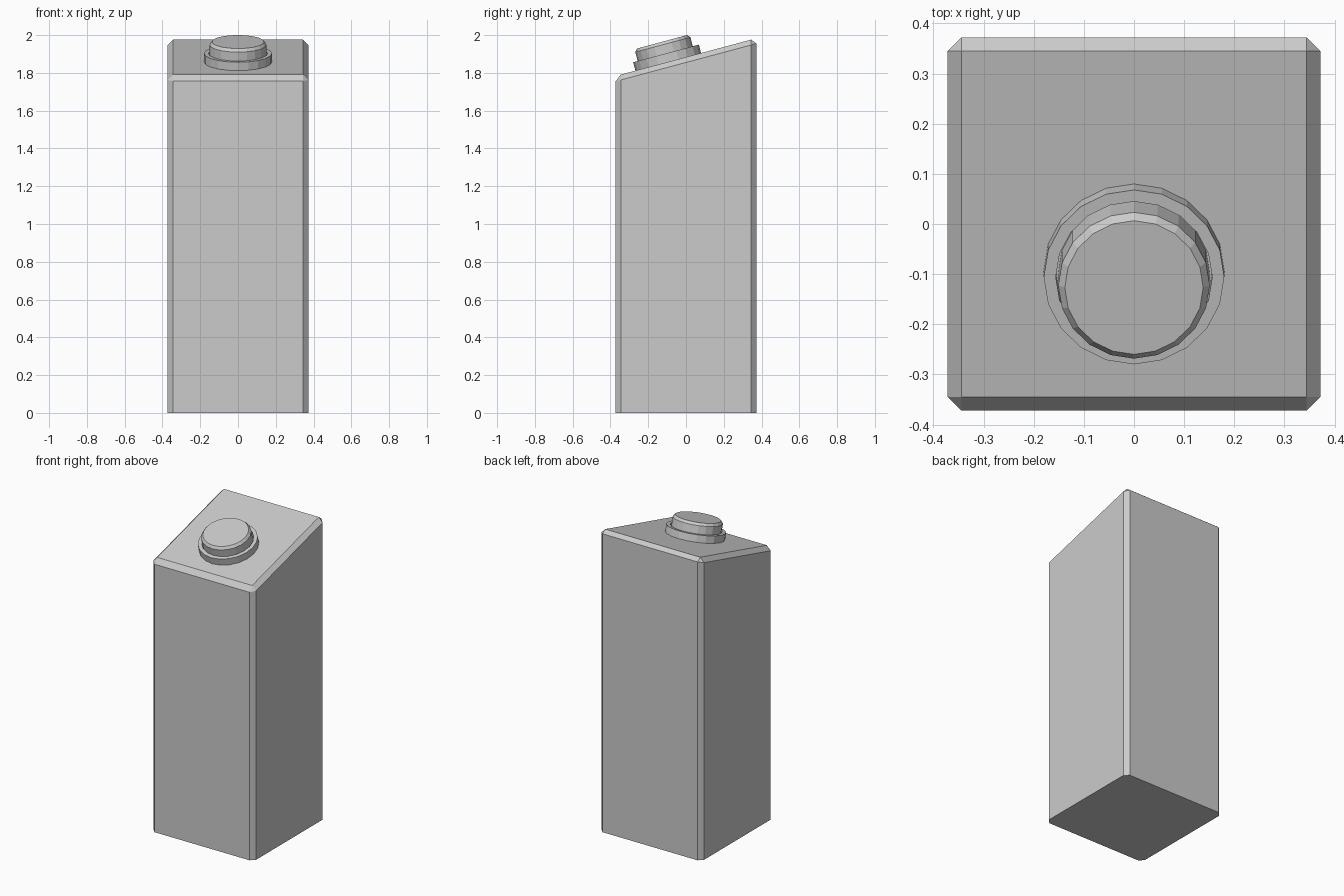
import bpy, bmesh, math
from mathutils import Matrix

if "Cube" in bpy.data.objects:
    bpy.data.objects.remove(bpy.data.objects["Cube"])

HALF, SLOPE, FRONT_Z = 0.372, math.radians(15), 1.784


def top_z(y):
    return FRONT_Z + (y + HALF) * math.tan(SLOPE)


def finish(name, bm):
    bmesh.ops.recalc_face_normals(bm, faces=bm.faces)
    mesh = bpy.data.meshes.new(name)
    bm.to_mesh(mesh)
    bm.free()
    obj = bpy.data.objects.new(name, mesh)
    bpy.context.collection.objects.link(obj)
    return obj


def turned(name, profile, y, closed=False, sides=20):
    """Spin a (radius, height) profile, seated on the sloped top at y."""
    bm = bmesh.new()
    rings = []
    for r, h in profile:
        rings.append([bm.verts.new((r * math.sin(2 * math.pi * i / sides),
                                    r * math.cos(2 * math.pi * i / sides), h))
                      for i in range(sides)])
    pairs = list(zip(rings, rings[1:]))
    if closed:
        pairs.append((rings[-1], rings[0]))
    else:
        bm.faces.new(rings[0])
        bm.faces.new(rings[-1])
    for a, b in pairs:
        for i in range(sides):
            j = (i + 1) % sides
            bm.faces.new((a[i], a[j], b[j], b[i]))
    obj = finish(name, bm)
    obj.matrix_world = Matrix.Translation((0, y, top_z(y))) @ Matrix.Rotation(SLOPE, 4, 'X')
    return obj


# Pedestal: box with sloped top, chamfered everywhere except at the floor
bm = bmesh.new()
bmesh.ops.create_cube(bm, size=2 * HALF)
for v in bm.verts:
    v.co.z = top_z(v.co.y) if v.co.z > 0 else 0
edges = [e for e in bm.edges if any(v.co.z > 0.1 for v in e.verts)]
bmesh.ops.bevel(bm, geom=edges, offset=0.039, offset_type='WIDTH',
                segments=1, profile=0.5, affect='EDGES')
finish("pedestal", bm)

# Collar around the button
turned("button_collar", [(0.18, -0.005), (0.18, 0.046), (0.156, 0.046), (0.156, -0.005)],
       -0.094, closed=True)

# Push button with chamfered rim
turned("push_button", [(0.151, -0.005), (0.151, 0.095), (0.138, 0.111)], -0.098)
